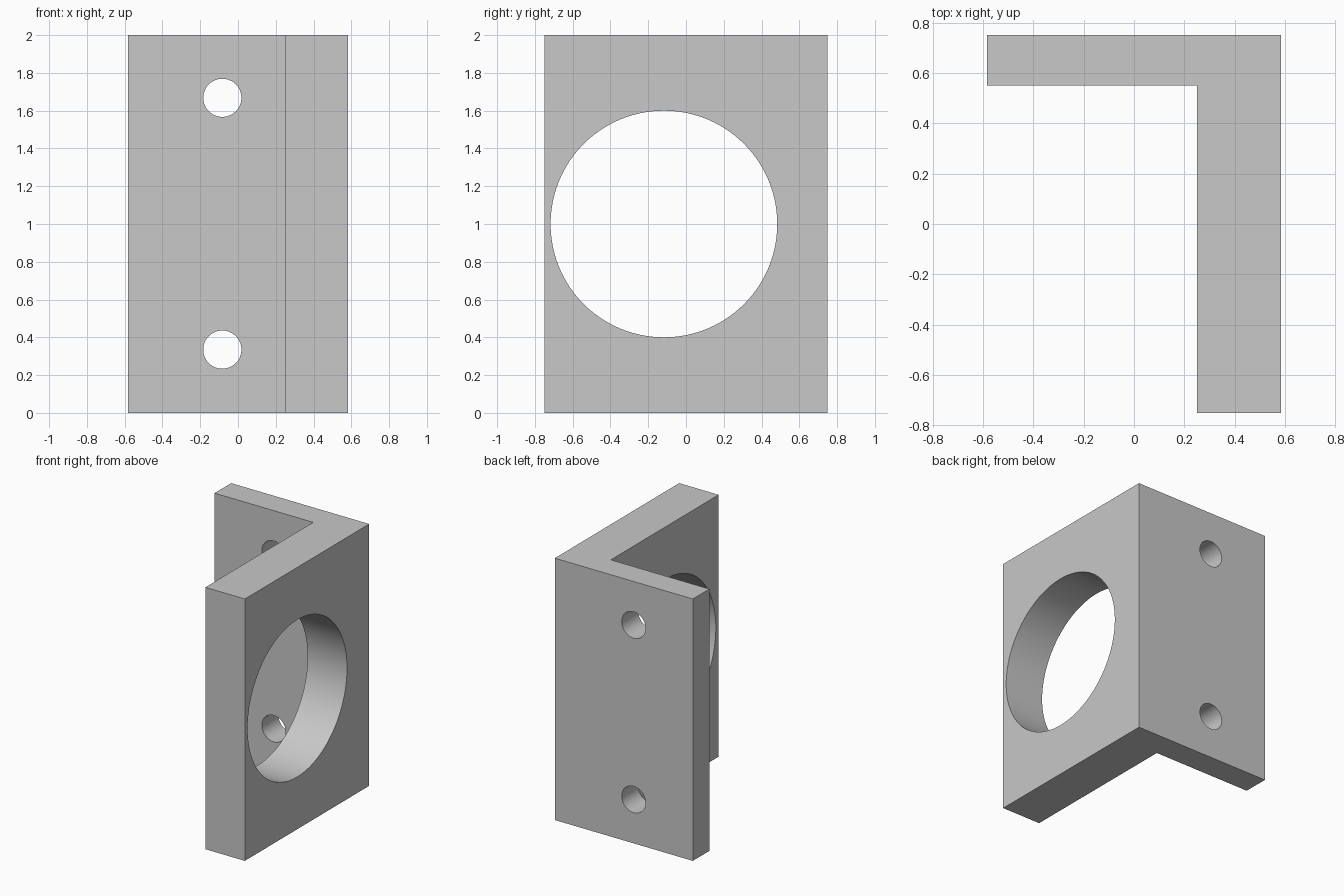
import bpy
import bmesh
from math import pi, radians
from mathutils import Matrix

cube = bpy.data.objects.get("Cube")
if cube:
    bpy.data.objects.remove(cube, do_unlink=True)

# Grey material
GREY = (0.58, 0.58, 0.58, 1)
grey = bpy.data.materials.new("plain grey")
grey.use_nodes = True
grey.diffuse_color = GREY
grey.node_tree.nodes["Principled BSDF"].inputs["Base Color"].default_value = GREY


def make_object(name, bm):
    bmesh.ops.recalc_face_normals(bm, faces=bm.faces)
    mesh = bpy.data.meshes.new(name)
    bm.to_mesh(mesh)
    bm.free()
    mesh.materials.append(grey)
    obj = bpy.data.objects.new(name, mesh)
    bpy.context.collection.objects.link(obj)
    return obj


def drill(target, name, center, radius, depth, axis, sides):
    """Cut a round hole through the target along the given axis."""
    bm = bmesh.new()
    turn = Matrix.Rotation(pi / 2, 4, "Y" if axis == "X" else "X")
    bmesh.ops.create_cone(bm, cap_ends=True, segments=sides, radius1=radius,
                          radius2=radius, depth=depth,
                          matrix=Matrix.Translation(center) @ turn)
    cutter = make_object(name, bm)
    cutter.hide_render = True
    mod = target.modifiers.new(name, "BOOLEAN")
    mod.operation = "DIFFERENCE"
    mod.solver = "EXACT"
    mod.object = cutter
    bpy.context.view_layer.objects.active = target
    bpy.ops.object.modifier_apply(modifier=name)
    bpy.data.objects.remove(cutter, do_unlink=True)


# L-shaped bracket extruded upwards
profile = [(-0.583, 0.75), (-0.583, 0.55), (0.25, 0.55),
           (0.25, -0.75), (0.583, -0.75), (0.583, 0.75)]
bm = bmesh.new()
base = bm.faces.new([bm.verts.new((x, y, 0)) for x, y in profile])
top = bmesh.ops.extrude_face_region(bm, geom=[base], use_keep_orig=True)
bmesh.ops.translate(bm, vec=(0, 0, 2),
                    verts=[v for v in top["geom"] if isinstance(v, bmesh.types.BMVert)])
bracket = make_object("angle_bracket", bm)

# Large bore in the thick plate, two bolt holes in the thin plate
drill(bracket, "large_bore", (0.417, -0.117, 1), 0.6, 0.6, "X", 96)
for side, z in (("lower", 0.335), ("upper", 1.668)):
    drill(bracket, side + "_bolt_hole", (-0.083, 0.65, z), 0.101, 0.5, "Y", 48)

# Smooth bores, crisp edges
bpy.ops.object.select_all(action="DESELECT")
bracket.select_set(True)
bpy.context.view_layer.objects.active = bracket
bpy.ops.object.shade_smooth_by_angle(angle=radians(30))
